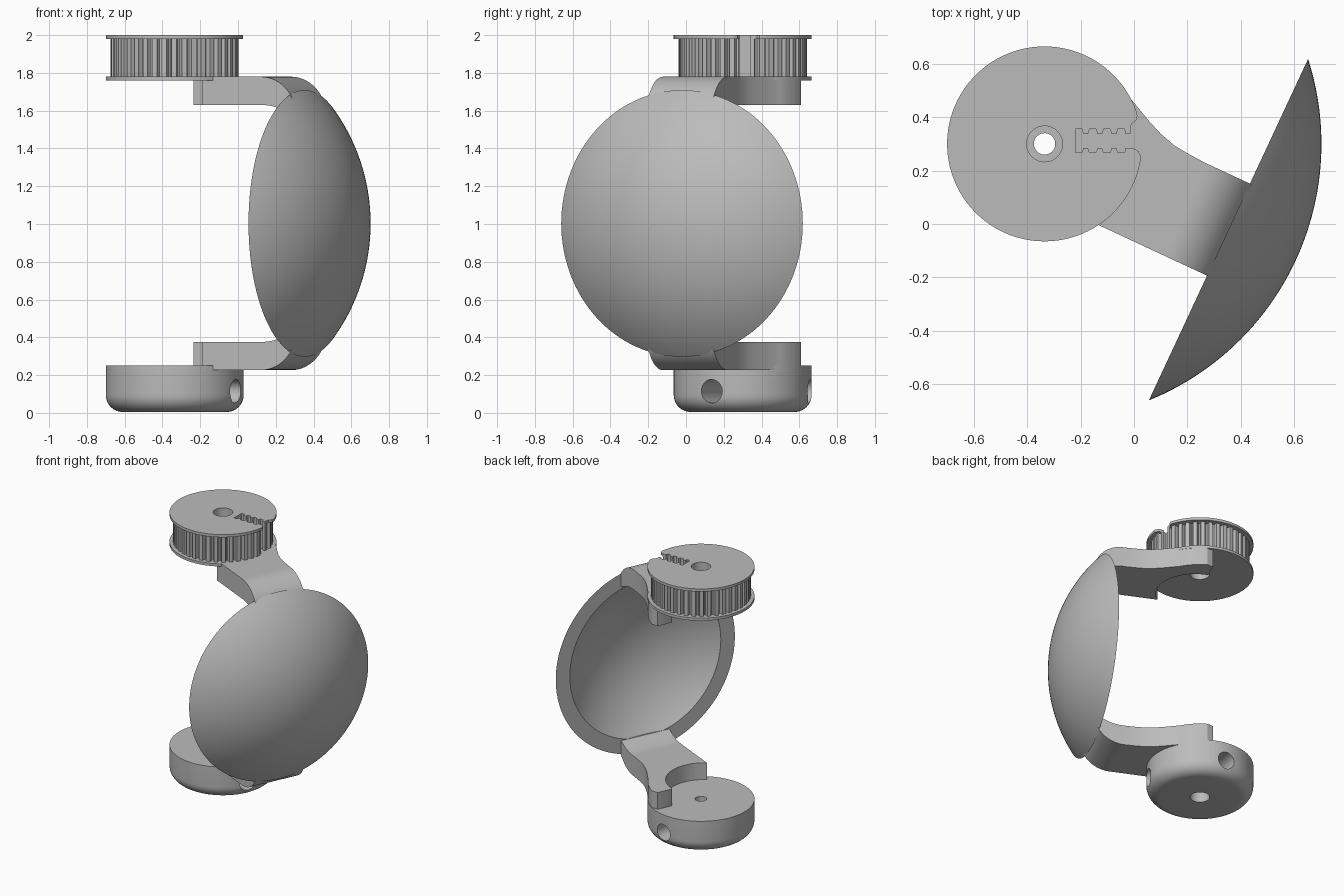
import bpy, bmesh
from math import sin, cos, pi, radians, sqrt, acos
from mathutils import Matrix, Vector

if "Cube" in bpy.data.objects:
    bpy.data.objects.remove(bpy.data.objects["Cube"])

PX, PY = -0.335, 0.30          # hinge axis
MID = 1.003                    # height of the mirror plane
SWING = radians(-25)           # direction from the hinge to the dish
R = 0.365
HINGE = Matrix.Translation((PX, PY, 0))
SWUNG = HINGE @ Matrix.Rotation(SWING, 4, "Z")

grey = bpy.data.materials.new("plain grey")
grey.use_nodes = True
colour = (0.5, 0.5, 0.5, 1)
grey.diffuse_color = colour
grey.node_tree.nodes["Principled BSDF"].inputs["Base Color"].default_value = colour


def finish(name, bm, matrix):
    bmesh.ops.transform(bm, matrix=matrix, verts=bm.verts)
    bmesh.ops.recalc_face_normals(bm, faces=bm.faces)
    mesh = bpy.data.meshes.new(name)
    bm.to_mesh(mesh)
    bm.free()
    mesh.materials.append(grey)
    obj = bpy.data.objects.new(name, mesh)
    bpy.context.collection.objects.link(obj)
    return obj


def prism(name, pts, z0, z1, matrix=HINGE):
    bm = bmesh.new()
    face = bm.faces.new([bm.verts.new((x, y, z0)) for x, y in pts])
    out = bmesh.ops.extrude_face_region(bm, geom=[face])
    top = [v for v in out["geom"] if isinstance(v, bmesh.types.BMVert)]
    bmesh.ops.translate(bm, verts=top, vec=(0, 0, z1 - z0))
    return finish(name, bm, matrix)


def revolve(name, profile, matrix, steps=96):
    bm = bmesh.new()
    verts = [bm.verts.new((r, 0, z)) for r, z in profile]
    edges = [bm.edges.new((a, b)) for a, b in zip(verts, verts[1:] + verts[:1])
             if (a.co.x, b.co.x) != (0, 0)]
    bmesh.ops.spin(bm, geom=verts + edges, cent=(0, 0, 0), axis=(0, 0, 1),
                   angle=2 * pi, steps=steps)
    bmesh.ops.remove_doubles(bm, verts=bm.verts, dist=1e-5)
    return finish(name, bm, matrix)


def arc(r, a0, a1, n, cx=0, cy=0):
    return [(cx + r * cos(a0 + (a1 - a0) * i / n), cy + r * sin(a0 + (a1 - a0) * i / n))
            for i in range(n + 1)]


def circle(r, n=96):
    return arc(r, 0, 2 * pi, n)[:-1]


def boolean(obj, other, operation="DIFFERENCE"):
    mod = obj.modifiers.new("cut", "BOOLEAN")
    mod.operation, mod.object, mod.solver = operation, other, "EXACT"
    mesh = bpy.data.meshes.new_from_object(
        obj.evaluated_get(bpy.context.evaluated_depsgraph_get()))
    obj.modifiers.clear()
    obj.data = mesh


def smooth(obj):
    bpy.ops.object.select_all(action="DESELECT")
    obj.select_set(True)
    bpy.context.view_layer.objects.active = obj
    bpy.ops.object.shade_smooth_by_angle(angle=radians(30))


parts, cutters = [], []

# Dish: a spherical shell centred on the hinge axis
outer, inner, rim = 1.037, 0.965, 0.76
shell = [(outer * sin(a), outer * cos(a))
         for a in [acos(rim / outer) * i / 28 for i in range(29)]]
shell += [(inner * sin(a), inner * cos(a))
          for a in [acos(rim / inner) * (1 - i / 24) for i in range(25)]]
turn = Matrix.Translation((0, 0, MID)) @ Matrix.Rotation(pi / 2, 4, "Y")
parts.append(revolve("dish", shell, SWUNG @ turn, 128))

# Arms: plan outline intersected with the bent side profile
edge = Matrix.Rotation(SWING, 2)
plan = [tuple(edge @ Vector(p)) for p in [(0.79, 0.19), (0.57, 0.19)]]
plan += [(0.535, -0.035), (0.485, -0.005), (0.435, 0.038), (0.39, 0.087), (0.355, 0.13)]
plan += arc(R - 0.002, 0.5, 1.015, 8) + [(0.1, 0.31)]
plan += arc(0.27, 1.19, -1.0, 24, 0, -0.05)
plan += [tuple(edge @ Vector(p)) for p in [(0.25, -0.19), (0.79, -0.19)]]
bend = arc(0.206, pi / 2, 0.24, 14, 0.59, 0.571)
side = [(0, 0.777)] + bend + [(0.79, 0.58)]
side += arc(0.28, 0.97, pi / 2, 8, 0.60, 0.347) + [(0, 0.627)]
for name, sign in (("upper_arm", 1), ("lower_arm", -1)):
    arm = prism(name, plan, 0, 2)
    upright = Matrix.Rotation(pi / 2, 4, "X")
    profile = prism("arm_profile", [(s, MID + sign * h) for s, h in side],
                    -0.6, 0.6, SWUNG @ upright)
    boolean(arm, profile, "INTERSECT")
    parts.append(arm)
    cutters.append(profile)

# Toothed pulley between two flanges
teeth, pitch = 40, 2 * pi / 40
gear = []
for i in range(teeth):
    for frac, r in ((-0.30, 0.34), (0.20, 0.34), (0.26, 0.322), (0.36, 0.313),
                    (0.54, 0.313), (0.64, 0.322)):
        gear.append((r * cos((i + frac) * pitch), r * sin((i + frac) * pitch)))
lower_flange = prism("lower_flange", circle(R), 1.76, 1.78)
tooth_ring = prism("tooth_ring", gear, 1.77, 1.98)
upper_flange = prism("upper_flange", circle(R), 1.98, 2.0)

# Belt clamp slot with toothed walls and a flared mouth
high, low = [], []
for i in range(4):
    x = 0.115 + i * 0.053
    high += [(x, 0.055), (x + 0.025, 0.055), (x + 0.03, 0.038), (x + 0.048, 0.038)]
    low += [(x, -0.033), (x + 0.025, -0.033), (x + 0.03, -0.016), (x + 0.048, -0.016)]
high += [(0.325, 0.075), (0.344, 0.09), (0.348, 0.105), (0.34, 0.14), (0.39, 0.16)]
low += [(0.335, -0.018), (0.352, -0.028), (0.36, -0.045), (0.40, -0.06)]
slot = prism("slot_cutter", low + high[::-1], 1.78, 2.1)
bore = prism("bore_cutter", circle(0.067, 48), 1.7, 2.1)
for part in (lower_flange, tooth_ring, upper_flange):
    boolean(part, bore)
    if part != lower_flange:
        boolean(part, slot)
    parts.append(part)
cutters += [slot, bore]

# Lower hub with rounded bottom, counterbore and radial screw holes
hub_profile = [(0.04, 0.25), (0.04, 0.14), (0.067, 0.14), (0.067, 0.005)]
hub_profile += arc(0.09, -pi / 2, 0, 10, R - 0.09, 0.095) + [(R, 0.25)]
hub = revolve("lower_hub", hub_profile, HINGE)
for angle in (-27, 80):
    aim = Matrix.Rotation(radians(angle), 4, "Z") @ Matrix.Rotation(pi / 2, 4, "Y")
    hole = prism("screw_hole_cutter", circle(0.062, 40), 0.1, 0.5,
                 Matrix.Translation((PX, PY, 0.115)) @ aim)
    boolean(hub, hole)
    cutters.append(hole)
parts.append(hub)

for cutter in cutters:
    bpy.data.objects.remove(cutter)
for part in parts:
    smooth(part)
